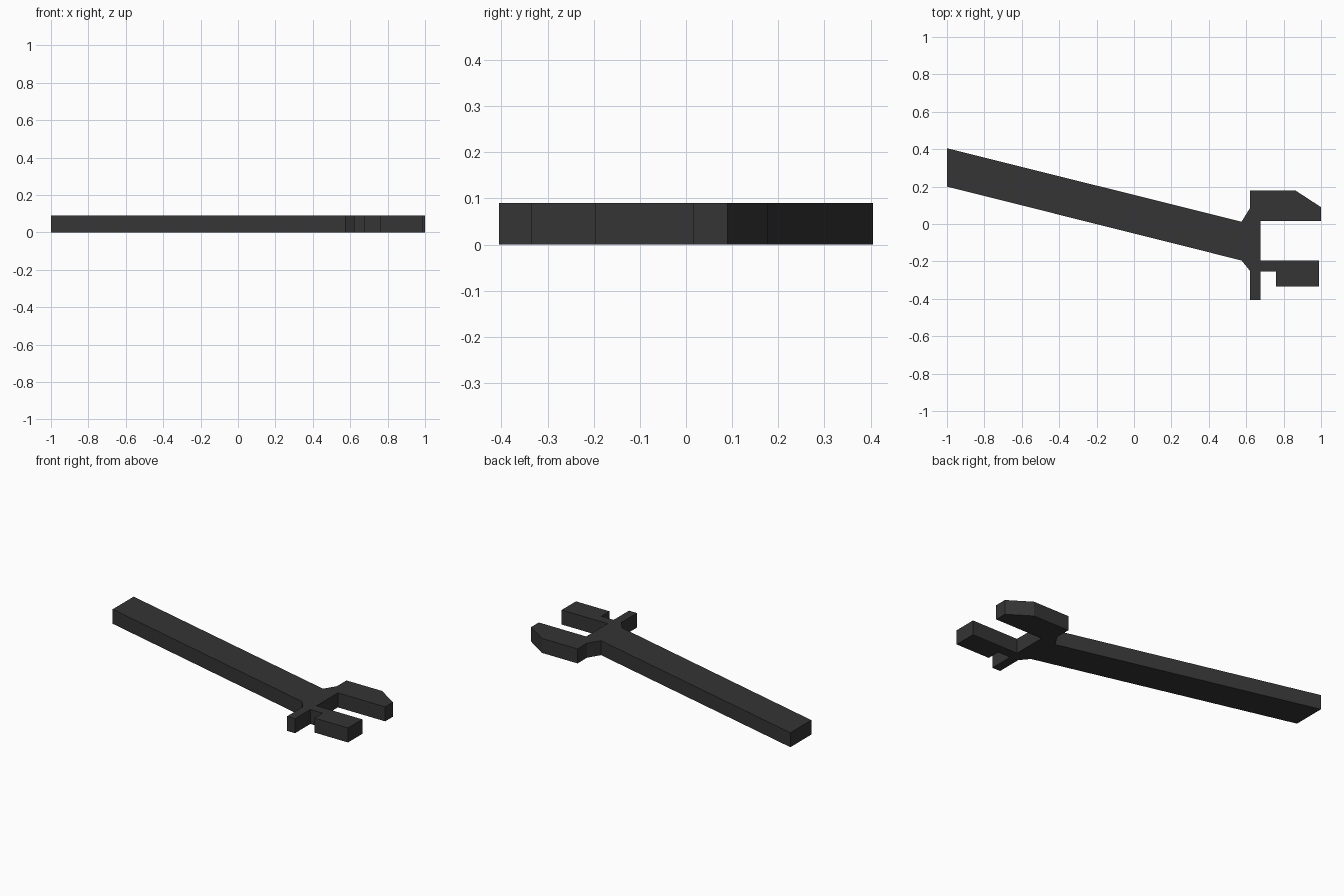
import bpy, bmesh

if "Cube" in bpy.data.objects:
    bpy.data.objects.remove(bpy.data.objects["Cube"])

THICKNESS = 0.09

# Flat dark grey used for the whole tool
grey = bpy.data.materials.new("dark grey")
grey.diffuse_color = (0.035, 0.035, 0.035, 1)
grey.use_nodes = True
grey.node_tree.nodes["Principled BSDF"].inputs["Base Color"].default_value = grey.diffuse_color

# Outline seen from above, part by part
handle = [(-1, 0.405), (-1, 0.2), (0.575, -0.195)]
lower_stem = [(0.62, -0.25), (0.62, -0.405), (0.675, -0.405), (0.675, -0.255)]
lower_jaw = [(0.76, -0.255), (0.76, -0.335), (0.99, -0.335), (0.99, -0.195), (0.675, -0.195)]
upper_jaw = [(0.675, 0.015), (1, 0.015), (1, 0.09), (0.865, 0.178), (0.62, 0.178)]
neck = [(0.62, 0.085), (0.575, 0.012)]
outline = handle + lower_stem + lower_jaw + upper_jaw + neck

# Extrude the outline into one solid flat wrench
bm = bmesh.new()
base = bm.faces.new([bm.verts.new((x, y, 0)) for x, y in outline])
result = bmesh.ops.extrude_face_region(bm, geom=[base], use_keep_orig=True)
top_verts = [v for v in result["geom"] if isinstance(v, bmesh.types.BMVert)]
bmesh.ops.translate(bm, verts=top_verts, vec=(0, 0, THICKNESS))
bmesh.ops.recalc_face_normals(bm, faces=bm.faces)

mesh = bpy.data.meshes.new("wrench")
bm.to_mesh(mesh)
bm.free()
mesh.materials.append(grey)
wrench = bpy.data.objects.new("wrench", mesh)
bpy.context.collection.objects.link(wrench)
